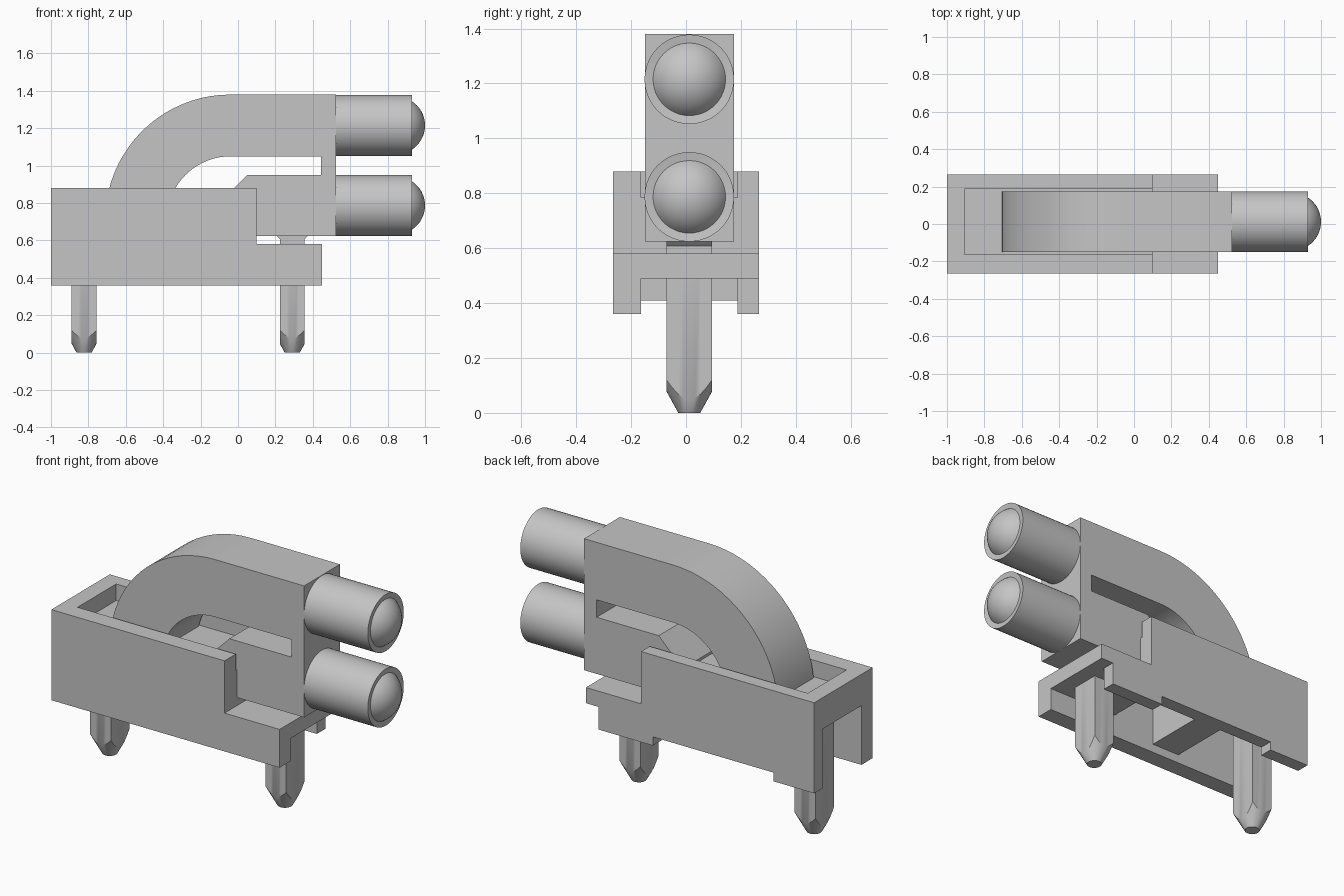
import bpy, bmesh, math

cube = bpy.data.objects.get("Cube")
if cube:
    bpy.data.objects.remove(cube, do_unlink=True)

grey = bpy.data.materials.new("light_grey")
grey.use_nodes = True
colour = (0.56, 0.56, 0.56, 1)
grey.diffuse_color = colour
grey.node_tree.nodes["Principled BSDF"].inputs["Base Color"].default_value = colour


def finish(name, bm, smooth=False):
    """Turn a bmesh into a named, coloured object."""
    bmesh.ops.recalc_face_normals(bm, faces=bm.faces)
    mesh = bpy.data.meshes.new(name)
    bm.to_mesh(mesh)
    bm.free()
    mesh.materials.append(grey)
    obj = bpy.data.objects.new(name, mesh)
    bpy.context.collection.objects.link(obj)
    if smooth:
        bpy.ops.object.select_all(action='DESELECT')
        obj.select_set(True)
        bpy.context.view_layer.objects.active = obj
        bpy.ops.object.shade_smooth_by_angle(angle=math.radians(30))
    return obj


def extrude_xz(name, outline, y0, y1, smooth=False):
    """Extrude a side outline of (x, z) points across y."""
    bm = bmesh.new()
    face = bm.faces.new([bm.verts.new((x, y0, z)) for x, z in outline])
    moved = bmesh.ops.extrude_face_region(bm, geom=[face])["geom"]
    for v in moved:
        if isinstance(v, bmesh.types.BMVert):
            v.co.y = y1
    return finish(name, bm, smooth)


def arc(cx, cz, r, a0, a1, n=20):
    steps = [math.radians(a0 + (a1 - a0) * i / n) for i in range(n + 1)]
    return [(cx + r * math.cos(a), cz + r * math.sin(a)) for a in steps]


# Housing: two side walls and the web between them
extrude_xz("housing_front_wall", [
    (-1, 0.36), (0.45, 0.36), (0.45, 0.58), (0.10, 0.58), (0.10, 0.88), (-1, 0.88)],
    -0.265, -0.163)
extrude_xz("housing_back_wall", [
    (-1, 0.36), (-0.74, 0.36), (-0.74, 0.41), (0.025, 0.41), (0.025, 0.36),
    (0.37, 0.36), (0.37, 0.49), (0.45, 0.49), (0.45, 0.58), (0.10, 0.58),
    (0.10, 0.88), (-1, 0.88)], 0.187, 0.265)
extrude_xz("housing_web", [
    (-1, 0.70), (-0.45, 0.70), (-0.45, 0.41), (-0.27, 0.41), (-0.27, 0.70),
    (0, 0.70), (0, 0.49), (0.45, 0.49), (0.45, 0.58), (0.10, 0.58),
    (0.10, 0.785), (-0.905, 0.785), (-0.905, 0.88), (-1, 0.88)], -0.163, 0.187)

# Curved light guide: arch and lower block in one outline
guide = arc(-0.04, 0.71, 0.67, 180, 90)
guide += [(0.525, 1.38), (0.525, 0.625), (-0.10, 0.625), (-0.10, 0.80), (0.05, 0.95),
          (0.445, 0.95), (0.445, 1.05)]
guide += arc(-0.04, 0.71, 0.34, 90, 180)
extrude_xz("light_guide", guide, -0.15, 0.175, smooth=True)

# Two round lenses with domed ends, turned about the x axis
DOME_R = 0.154
half = math.asin(0.132 / DOME_R)
profile = [(0.52, 0), (0.52, 0.163), (0.93, 0.163)]
profile += [(1 - DOME_R + DOME_R * math.cos(half * (1 - i / 8)),
             DOME_R * math.sin(half * (1 - i / 8))) for i in range(9)]
for name, z in (("upper_lens", 1.215), ("lower_lens", 0.787)):
    bm = bmesh.new()
    pts = [bm.verts.new((x, 0.012, z + r)) for x, r in profile]
    edges = [bm.edges.new(pair) for pair in zip(pts, pts[1:])]
    bmesh.ops.spin(bm, geom=pts + edges, cent=(0, 0.012, z), axis=(1, 0, 0),
                   angle=math.tau, steps=48)
    bmesh.ops.remove_doubles(bm, verts=bm.verts, dist=0.0002)
    finish(name, bm, smooth=True)


def pin(name, cx, top, flare=0.0):
    """Square pin whose tip is turned to a blunt cone."""
    hx, hy, cy, tip = 0.066, 0.083, 0.012, 0.04
    sides = [(hx, -hy), (hx, hy), (-hx, hy), (-hx, -hy)]
    rim = []
    for (ax, ay), (bx, by) in zip(sides, sides[1:] + sides[:1]):
        rim += [(ax + (bx - ax) * i / 8, ay + (by - ay) * i / 8) for i in range(8)]
    bm = bmesh.new()
    rings = [[], [], []]
    for x, y in rim:
        d = math.hypot(x, y)
        rings[0].append(bm.verts.new((cx + x * tip / d, cy + y * tip / d, 0)))
        rings[1].append(bm.verts.new((cx + x, cy + y, (d - tip) / 0.55)))
        rings[2].append(bm.verts.new((cx + x, cy + y, top - flare)))
    if flare:
        k = 1 + flare / hx
        rings.append([bm.verts.new((cx + x * k, cy + y, top)) for x, y in rim])
    n = len(rim)
    for low, high in zip(rings, rings[1:]):
        for i in range(n):
            j = (i + 1) % n
            bm.faces.new((low[i], low[j], high[j], high[i]))
    bm.faces.new(rings[0][::-1])
    bm.faces.new(rings[-1])
    finish(name, bm, smooth=True)


# Mounting pins
pin("left_end_pin", -0.823, 0.72)
pin("right_end_pin", 0.29, 0.626, flare=0.018)
